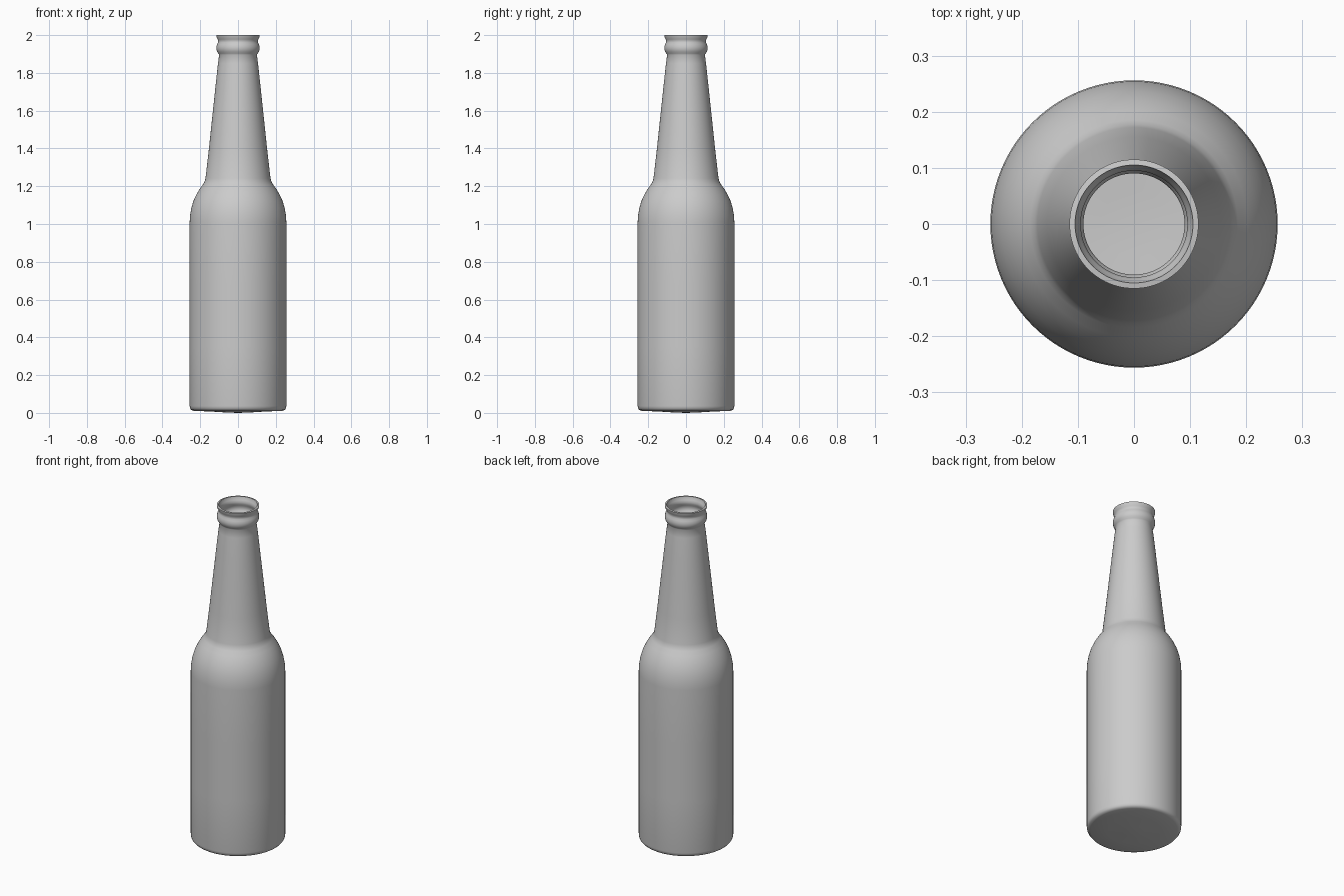
import bpy, bmesh, math

if "Cube" in bpy.data.objects:
    bpy.data.objects.remove(bpy.data.objects["Cube"])

SEGMENTS = 96

# Outer silhouette as (radius, height), base centre up to the rim
profile = [
    (0.0, 0.0), (0.06, 0.002), (0.14, 0.007), (0.235, 0.011), (0.247, 0.015),
    (0.254, 0.024), (0.256, 0.036), (0.256, 0.35), (0.256, 0.68), (0.256, 1.01),
    (0.254, 1.045), (0.247, 1.085), (0.236, 1.122), (0.22, 1.157),
    (0.202, 1.187), (0.185, 1.21), (0.177, 1.224), (0.172, 1.242),
    (0.155, 1.39), (0.137, 1.56), (0.119, 1.73), (0.106, 1.85), (0.100, 1.895),
    # rounded ring below the mouth
    (0.104, 1.903), (0.111, 1.913), (0.1145, 1.926), (0.1145, 1.938),
    (0.111, 1.951), (0.106, 1.961),
    # flared lip
    (0.105, 1.969), (0.108, 1.978), (0.113, 1.988), (0.115, 2.0),
]


def lathe(name, points):
    """Revolve a profile around z into a mesh object."""
    bm = bmesh.new()
    verts = [bm.verts.new((r, 0, z)) for r, z in points]
    edges = [bm.edges.new(pair) for pair in zip(verts, verts[1:])]
    bmesh.ops.spin(bm, geom=verts + edges, cent=(0, 0, 0), axis=(0, 0, 1),
                   angle=2 * math.pi, steps=SEGMENTS, use_merge=True)
    bmesh.ops.remove_doubles(bm, verts=bm.verts, dist=1e-5)
    bmesh.ops.recalc_face_normals(bm, faces=bm.faces)
    # An open shell needs its outside checked on a body wall face
    wall = max(bm.faces, key=lambda f: f.calc_area())
    c = wall.calc_center_median()
    if wall.normal.x * c.x + wall.normal.y * c.y < 0:
        bmesh.ops.reverse_faces(bm, faces=bm.faces)
    mesh = bpy.data.meshes.new(name)
    bm.to_mesh(mesh)
    bm.free()
    obj = bpy.data.objects.new(name, mesh)
    bpy.context.collection.objects.link(obj)
    return obj


# Hollow bottle with a thin glass wall
bottle = lathe("bottle", profile)
bpy.context.view_layer.objects.active = bottle
bottle.select_set(True)
wall = bottle.modifiers.new("glass_wall", 'SOLIDIFY')
wall.thickness = 0.01
wall.offset = -1
bpy.ops.object.modifier_apply(modifier=wall.name)
bpy.ops.object.shade_smooth_by_angle(angle=math.radians(40))
